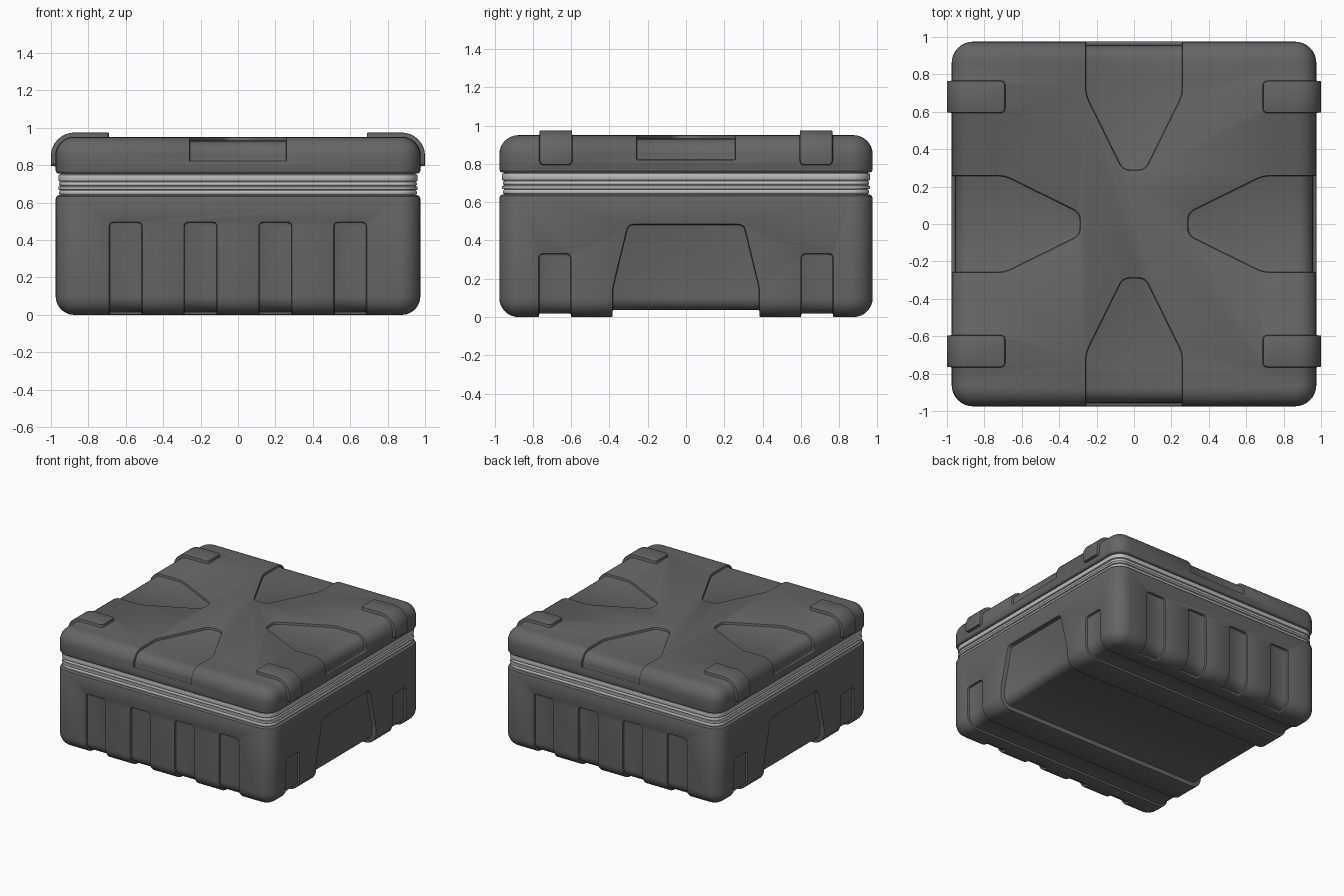
import bpy, bmesh
from math import sin, cos, pi
from mathutils import Vector, Matrix

if "Cube" in bpy.data.objects:
    bpy.data.objects.remove(bpy.data.objects["Cube"])

HALF, R, N = 0.975, 0.115, 8


def material(name, v):
    m = bpy.data.materials.new(name)
    m.diffuse_color = (v, v, v, 1)
    m.use_nodes = True
    m.node_tree.nodes["Principled BSDF"].inputs["Base Color"].default_value = m.diffuse_color
    return m


def make(name, bm):
    bmesh.ops.recalc_face_normals(bm, faces=bm.faces[:])
    me = bpy.data.meshes.new(name)
    bm.to_mesh(me)
    bm.free()
    ob = bpy.data.objects.new(name, me)
    bpy.context.collection.objects.link(ob)
    return ob


# Rounded-square loft: profile is a list of (inset from HALF, z)
def loft(name, profile):
    bm = bmesh.new()
    rings = []
    for inset, z in profile:
        c, r, ring = HALF - R, R - inset, []
        for q, (sx, sy) in enumerate([(1, 1), (-1, 1), (-1, -1), (1, -1)]):
            for i in range(N + 1):
                a = (q + i / N) * pi / 2
                ring.append(bm.verts.new((sx * c + r * cos(a), sy * c + r * sin(a), z)))
        rings.append(ring)
    for a, b in zip(rings, rings[1:]):
        for i in range(len(a)):
            j = (i + 1) % len(a)
            bm.faces.new((a[i], a[j], b[j], b[i]))
    bm.faces.new(rings[0])
    bm.faces.new(rings[-1])
    return make(name, bm)


# Base and lid profiles, pulled in by d (negative pushes out)
def base_shape(name, d=0):
    r, p = 0.1, []
    for i in range(N + 1):
        a = i / N * pi / 2
        p.append((r - (r - d) * sin(a), r - (r - d) * cos(a)))
    return loft(name, p + [(d, 0.622), (d + 0.004, 0.633), (d + 0.015, 0.64)])


def lid_shape(name, d=0):
    r, p = 0.1, []
    for i in range(N + 1):
        a = i / N * pi / 2
        p.append((r - (r - d) * cos(a), 0.85 + (r - d) * sin(a)))
    return loft(name, [(d + 0.015, 0.755), (d + 0.004, 0.759), (d, 0.77)] + p)


# Soften polygon corners
def soften(pts, r):
    out = []
    for i, p in enumerate(pts):
        p, a, b = Vector(p), Vector(pts[i - 1]), Vector(pts[(i + 1) % len(pts)])
        s, e = p + (a - p).normalized() * r, p + (b - p).normalized() * r
        for k in range(5):
            t = k / 4
            out.append(s * (1 - t) ** 2 + p * 2 * t * (1 - t) + e * t * t)
    return out


# Prism from polygon; axis gives the extrusion direction
def prism(pts, axis, lo, hi, r=0.025):
    place = {'x': lambda u, v, w: (w, u, v), 'y': lambda u, v, w: (u, w, v),
             'z': lambda u, v, w: (u, v, w)}[axis]
    bm = bmesh.new()
    pts = soften(pts, r)
    a = [bm.verts.new(place(p[0], p[1], lo)) for p in pts]
    b = [bm.verts.new(place(p[0], p[1], hi)) for p in pts]
    for i in range(len(a)):
        j = (i + 1) % len(a)
        bm.faces.new((a[i], a[j], b[j], b[i]))
    bm.faces.new(a)
    bm.faces.new(b)
    return make("cutter", bm)


def apply_mods(ob):
    bpy.context.view_layer.update()
    ev = ob.evaluated_get(bpy.context.evaluated_depsgraph_get())
    me = bpy.data.meshes.new_from_object(ev)
    ob.modifiers.clear()
    ob.data = me


def boolean(ob, other, op, keep=False):
    m = ob.modifiers.new("bool", 'BOOLEAN')
    m.operation, m.solver, m.object = op, 'EXACT', other
    apply_mods(ob)
    if not keep:
        bpy.data.objects.remove(other)


# Recess: remove only the skin lying between the part and its inner copy
def recess(part, cutter, inner):
    boolean(cutter, inner, 'DIFFERENCE', keep=True)
    boolean(part, cutter, 'DIFFERENCE')


def finish(ob, mat, bevel=0.0):
    if bevel:
        m = ob.modifiers.new("bevel", 'BEVEL')
        m.width, m.segments, m.limit_method, m.angle_limit = bevel, 2, 'ANGLE', 0.7
        m.use_clamp_overlap = False
        apply_mods(ob)
    ob.data.materials.clear()
    ob.data.materials.append(mat)
    bpy.ops.object.select_all(action='DESELECT')
    ob.select_set(True)
    bpy.context.view_layer.objects.active = ob
    bpy.ops.object.shade_smooth_by_angle(angle=0.6)


dark, light = material("dark_grey", 0.13), material("light_grey", 0.5)

# Base with front/back slots, side slots and wide side panel wrapping underneath
base = base_shape("case_base")
inner = base_shape("inner", 0.018)
deep = base_shape("inner_deep", 0.037)
for x in (-0.6, -0.2, 0.2, 0.6):
    for lo, hi in ((-1.2, -0.87), (0.87, 1.2)):
        w = 0.087
        recess(base, prism([(x - w, -0.2), (x + w, -0.2), (x + w, 0.495), (x - w, 0.495)],
                           'y', lo, hi), inner)
for y in (-0.685, 0.685):
    w = 0.083
    recess(base, prism([(y - w, -0.2), (y + w, -0.2), (y + w, 0.33), (y - w, 0.33)],
                       'x', -1.2, 1.2), inner)
recess(base, prism([(-0.383, -0.2), (0.383, -0.2), (0.383, 0.15), (0.302, 0.483),
                    (-0.302, 0.483), (-0.383, 0.15)], 'x', -1.2, 1.2, 0.03), deep)
for ob in (inner, deep):
    bpy.data.objects.remove(ob)
finish(base, dark, 0.006)

# Lid with four tapered recesses
lid = lid_shape("case_lid")
inner = lid_shape("inner", 0.02)
for k in range(4):
    c = prism([(-0.258, 1.2), (-0.258, 0.69), (-0.06, 0.288), (0.06, 0.288),
               (0.258, 0.69), (0.258, 1.2)], 'z', 0.82, 1.2, 0.04)
    c.data.transform(Matrix.Rotation(k * pi / 2, 4, 'Z'))
    recess(lid, c, inner)
bpy.data.objects.remove(inner)

# Raised pads wrapping the lid edge
outer = lid_shape("outer", -0.025)
for sx in (-1, 1):
    for y in (-0.68, 0.68):
        bm = bmesh.new()
        bmesh.ops.create_cube(bm, size=1)
        bmesh.ops.scale(bm, vec=(0.51, 0.17, 0.4), verts=bm.verts[:])
        bmesh.ops.translate(bm, vec=(sx * 0.945, y, 0.995), verts=bm.verts[:])
        bmesh.ops.bevel(bm, geom=bm.edges[:], offset=0.022, segments=4, profile=0.5,
                        affect='EDGES')
        pad = make("pad", bm)
        boolean(pad, outer, 'INTERSECT', keep=True)
        boolean(lid, pad, 'UNION')
bpy.data.objects.remove(outer)
finish(lid, dark, 0.006)

# Ribbed metal rim between base and lid
profile = [(0.025, 0.63)]
for z0, z1, out in ((0.643, 0.665, 0.018), (0.667, 0.688, 0.014), (0.69, 0.71, 0.018),
                    (0.712, 0.752, 0.014)):
    profile += [(0.025, z0), (out + 0.002, z0 + 0.003), (out, z0 + 0.007),
                (out, z1 - 0.007), (out + 0.002, z1 - 0.003), (0.025, z1)]
rim = loft("metal_rim", profile + [(0.025, 0.765)])
finish(rim, light)
